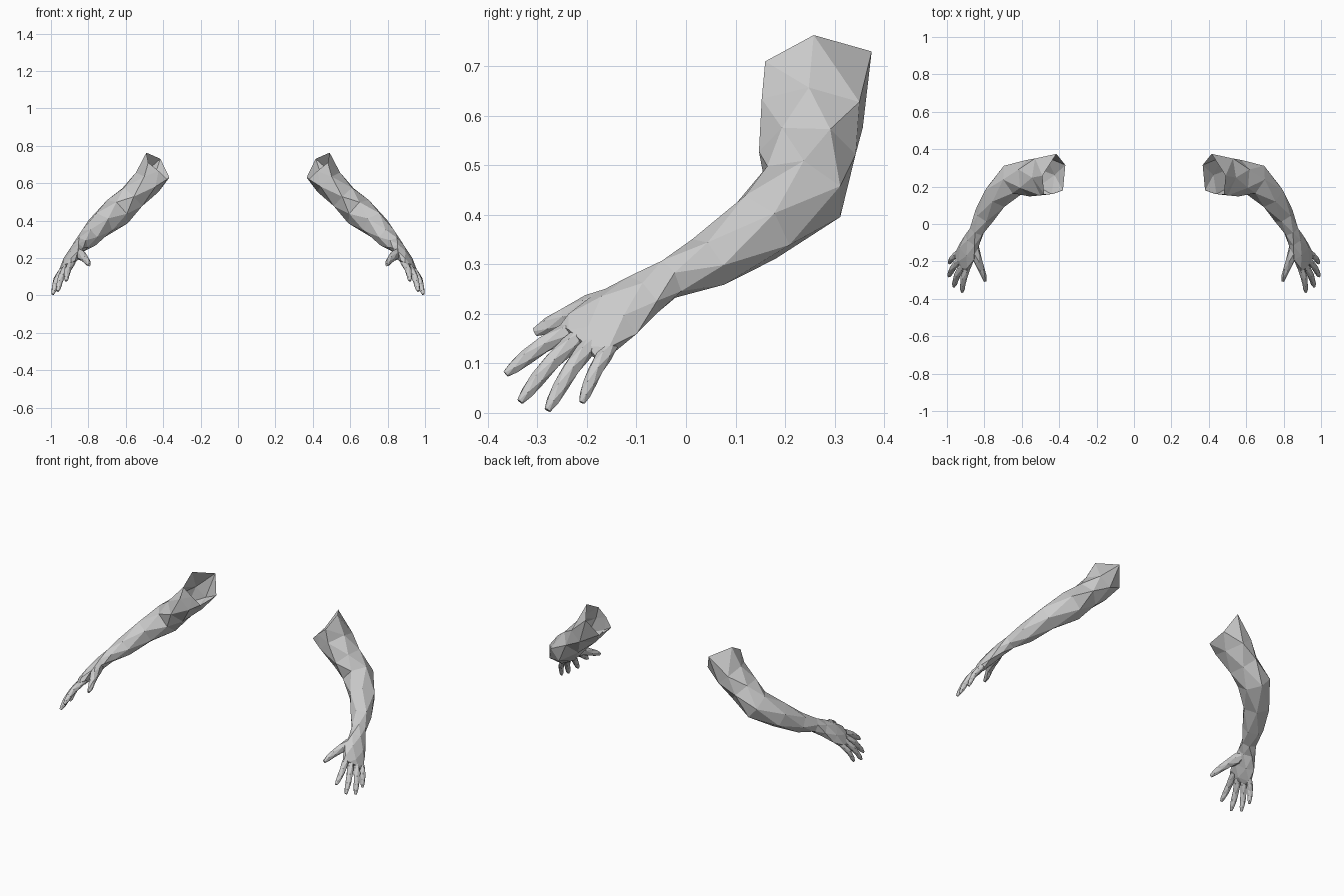
import bpy, bmesh, math
from mathutils import Vector

if "Cube" in bpy.data.objects:
    bpy.data.objects.remove(bpy.data.objects["Cube"])

skin = bpy.data.materials.new("plain_grey")
skin.diffuse_color = (0.6, 0.6, 0.6, 1)
skin.use_nodes = True
skin.node_tree.nodes["Principled BSDF"].inputs["Base Color"].default_value = skin.diffuse_color

ACROSS = Vector((0.4, 0.85, -0.35))  # thumb side to little finger side


def loft(name, sections, sides=6, first=None, cap_start=False):
    """Faceted tube through (centre, half width, half thickness), rings staggered, mirrored in x."""
    bm = bmesh.new()
    pts = [Vector(s[0]) for s in sections]
    rings = []
    for i, (c, w, h) in enumerate(sections):
        t = (pts[min(i + 1, len(pts) - 1)] - pts[max(i - 1, 0)]).normalized()
        u = (ACROSS - t * ACROSS.dot(t)).normalized()
        v = t.cross(u)
        ring = []
        for j in range(sides):
            a = 2 * math.pi * (j + 0.5 * (i % 2)) / sides
            ring.append(pts[i] + u * (w * math.cos(a)) + v * (h * math.sin(a)))
        if i == 0 and first:
            ring = first
        rings.append([bm.verts.new(p) for p in ring])
    for i in range(len(rings) - 1):
        a, b = rings[i], rings[i + 1]
        for j in range(sides):
            k = (j + 1) % sides
            if i % 2 == 0:
                bm.faces.new((a[j], a[k], b[j]))
                bm.faces.new((a[k], b[k], b[j]))
            else:
                bm.faces.new((a[j], a[k], b[k]))
                bm.faces.new((a[j], b[k], b[j]))
    bm.faces.new(rings[-1])
    if cap_start:
        bm.faces.new(rings[0][::-1])
    me = bpy.data.meshes.new(name)
    bm.to_mesh(me)
    bm.free()
    me.materials.append(skin)
    ob = bpy.data.objects.new(name, me)
    bpy.context.collection.objects.link(ob)
    ob.modifiers.new("other_side", 'MIRROR').use_mirror_merge = False
    return ob


# Arm and palm: open at the shoulder with a slanted, uneven rim
shoulder_rim = [(.415, .375, .73), (.49, .258, .763), (.48, .16, .71),
                (.425, .163, .665), (.38, .18, .62), (.367, .315, .63)]
loft("arm", [
    ((.425, .27, .69), .11, .08),
    ((.485, .255, .605), .115, .08),     # upper arm
    ((.565, .245, .525), .098, .08),
    ((.645, .238, .447), .092, .083),    # elbow
    ((.735, .15, .375), .08, .072),      # forearm
    ((.80, .045, .305), .058, .054),
    ((.84, -.035, .27), .044, .040),     # wrist
    ((.865, -.085, .24), .052, .034),
    ((.892, -.145, .198), .070, .034),   # palm
    ((.915, -.195, .158), .072, .026),
    ((.925, -.217, .143), .060, .016),   # knuckles
], first=shoulder_rim)

# Fingers: knuckle, slightly raised middle joint, tip
fingers = {
    "index_finger": ((.888, -.228, .168), (.919, -.358, .084), .017),
    "middle_finger": ((.912, -.217, .152), (.963, -.330, .030), .017),
    "ring_finger": ((.932, -.193, .137), (.989, -.276, .013), .0165),
    "little_finger": ((.943, -.157, .125), (.987, -.208, .027), .0145),
}
BACK = Vector((.73, -.17, .66))  # direction the back of the hand faces
for name, (root, tip, r) in fingers.items():
    root, tip = Vector(root), Vector(tip)
    d = tip - root
    profile = [(-.12, 0, 1.0), (.15, .006, 1.1), (.45, .011, 1.08),
               (.72, .007, .92), (.92, .001, .8), (1.05, -.002, .4)]
    loft(name, [(root + d * f + BACK * lift, r * k, r * k) for f, lift, k in profile],
         cap_start=True)

# Thumb
loft("thumb", [
    ((.868, -.085, .238), .026, .026),
    ((.853, -.145, .222), .034, .030),
    ((.834, -.198, .212), .027, .024),
    ((.816, -.243, .193), .020, .018),
    ((.803, -.278, .176), .018, .015),
    ((.796, -.305, .163), .009, .008),
], cap_start=True)
